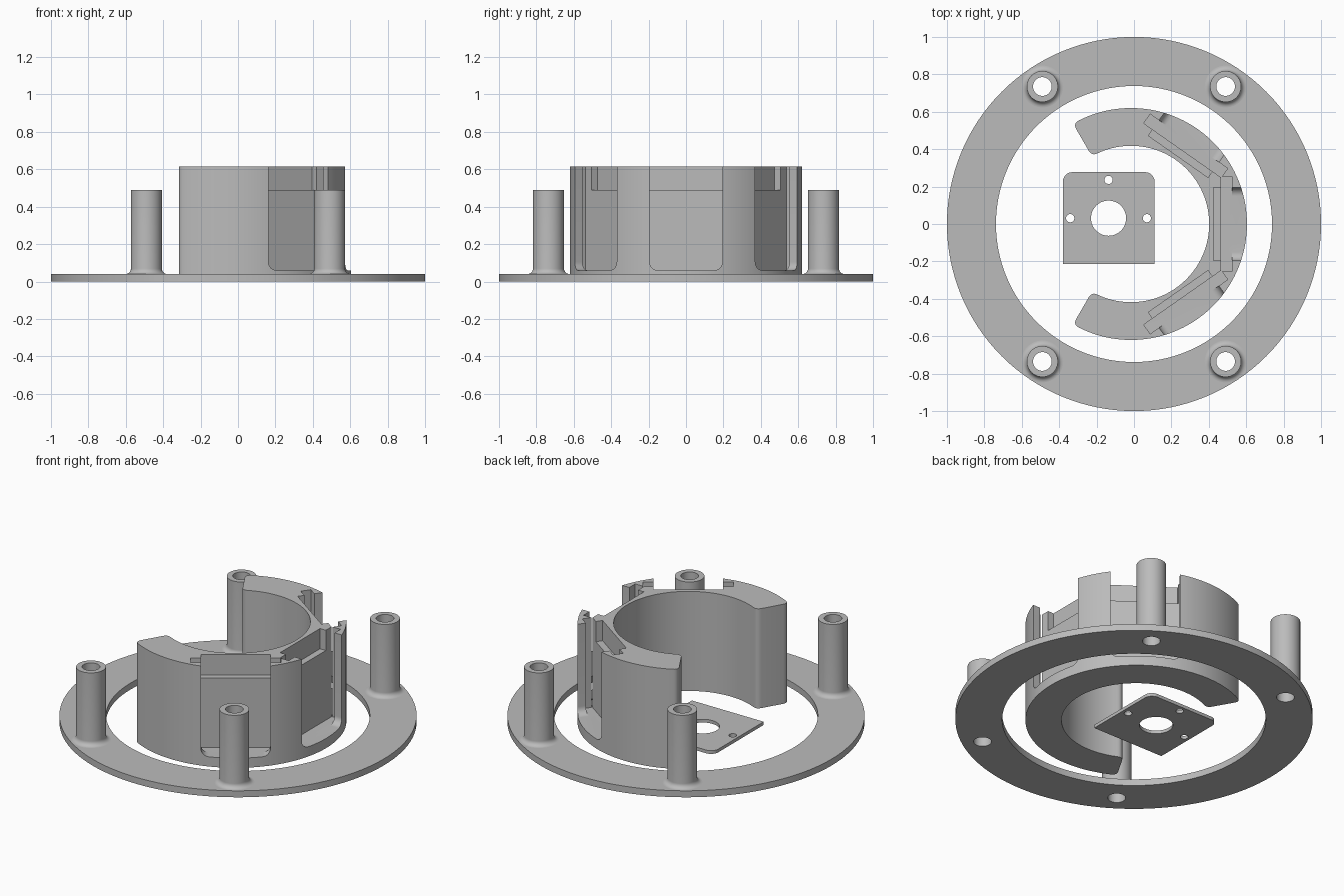
import bpy, bmesh, math
from mathutils import Matrix, Vector

if "Cube" in bpy.data.objects:
    bpy.data.objects.remove(bpy.data.objects["Cube"])

grey = bpy.data.materials.new("grey plastic")
grey.diffuse_color = (0.5, 0.5, 0.5, 1)
grey.use_nodes = True
grey.node_tree.nodes["Principled BSDF"].inputs["Base Color"].default_value = grey.diffuse_color


def finish(bm, name):
    bmesh.ops.recalc_face_normals(bm, faces=bm.faces)
    me = bpy.data.meshes.new(name)
    bm.to_mesh(me)
    bm.free()
    ob = bpy.data.objects.new(name, me)
    bpy.context.collection.objects.link(ob)
    me.materials.append(grey)
    return ob


def prism(name, outline, z0, z1):
    """Extrude a flat outline from z0 to z1."""
    bm = bmesh.new()
    face = bm.faces.new([bm.verts.new((x, y, z0)) for x, y in outline])
    ext = bmesh.ops.extrude_face_region(bm, geom=[face])
    verts = [g for g in ext["geom"] if isinstance(g, bmesh.types.BMVert)]
    bmesh.ops.translate(bm, verts=verts, vec=(0, 0, z1 - z0))
    return finish(bm, name)


def arc(r, a0, a1, n, cx=0, cy=0):
    return [(cx + r * math.cos(a0 + (a1 - a0) * i / n),
             cy + r * math.sin(a0 + (a1 - a0) * i / n)) for i in range(n + 1)]


def circle(r, cx=0, cy=0, n=64):
    return arc(r, 0, math.tau, n, cx, cy)[:-1]


def round_corner(p, c, q, n=6):
    """Curve from p to q bending around corner c."""
    p, c, q = Vector(p), Vector(c), Vector(q)
    return [tuple(p * (1 - t) ** 2 + c * 2 * t * (1 - t) + q * t * t)
            for t in (i / n for i in range(n + 1))]


def cut(ob, cutters):
    bpy.context.view_layer.objects.active = ob
    for c in cutters:
        m = ob.modifiers.new("cut", "BOOLEAN")
        m.operation, m.solver, m.object = "DIFFERENCE", "EXACT", c
        bpy.ops.object.modifier_apply(modifier=m.name)
        bpy.data.objects.remove(c)


def smooth(ob):
    bpy.ops.object.select_all(action="DESELECT")
    ob.select_set(True)
    bpy.context.view_layer.objects.active = ob
    bpy.ops.object.shade_smooth_by_angle(angle=math.radians(30))


# Base ring with drilled mounting holes
POSTS = [(sx * 0.49, sy * 0.735) for sx in (-1, 1) for sy in (-1, 1)]
ring = prism("base_ring", circle(1, n=128), 0, 0.04)
cut(ring, [prism("cutter", circle(0.738, n=128), -0.1, 0.2)]
    + [prism("cutter", circle(0.05, x, y, 48), -0.1, 0.2) for x, y in POSTS])
smooth(ring)

# Hollow posts with a flared foot
profile = [(0.05, 0.04), (0.05, 0.49), (0.083, 0.49)]
profile += arc(0.029, math.pi, 1.5 * math.pi, 8, 0.112, 0.069)
for x, y in POSTS:
    bm = bmesh.new()
    vs = [bm.verts.new((r, 0, z)) for r, z in profile]
    es = [bm.edges.new(e) for e in zip(vs, vs[1:])]
    bmesh.ops.spin(bm, geom=vs + es, cent=(0, 0, 0), axis=(0, 0, 1),
                   angle=math.tau, steps=48)
    bmesh.ops.remove_doubles(bm, verts=bm.verts, dist=1e-5)
    bmesh.ops.translate(bm, verts=bm.verts, vec=(x, y, 0))
    post = finish(bm, "post")
    smooth(post)

# C-shaped holder wall with rounded ends
CX, RO, RI, END, H, F = -0.016, 0.62, 0.418, math.radians(120), 0.615, 0.035


def polar(r, a):
    return (CX + r * math.cos(a), r * math.sin(a))


do, di = F / RO, F / RI
outline = arc(RO, -END + do, END - do, 96, CX)
outline += round_corner(polar(RO, END - do), polar(RO, END), polar(RO - F, END))[1:]
outline += round_corner(polar(RI + F, END), polar(RI, END), polar(RI, END - di))
outline += arc(RI, END - di, -END + di, 96, CX)[1:]
outline += round_corner(polar(RI, -END + di), polar(RI, -END), polar(RI + F, -END))[1:]
outline += round_corner(polar(RO - F, -END), polar(RO, -END), polar(RO, -END + do))[:-1]
holder = prism("holder_wall", outline, 0, H)

# Three board pockets: wide slot, front window with round corners, top relief
W, SLOT, FLOOR, R = 0.195, 0.253, 0.06, 0.045
window = [(W, 0.8), (-W, 0.8)]
window += arc(R, math.pi, 1.5 * math.pi, 8, -W + R, FLOOR + R)
window += arc(R, 1.5 * math.pi, math.tau, 8, W - R, FLOOR + R)
# Window outline is (tangent, height): stand it up so it extrudes outward
stand = Matrix(((0, 0, 1, 0), (1, 0, 0, 0), (0, 1, 0, 0), (0, 0, 0, 1)))
for deg in (-55, 0, 55):
    place = Matrix.Translation((CX, 0, 0)) @ Matrix.Rotation(math.radians(deg), 4, "Z")
    slot = prism("cutter", [(0.48, -SLOT), (0.54, -SLOT), (0.54, SLOT), (0.48, SLOT)], FLOOR, 0.8)
    relief = prism("cutter", [(0.44, -W), (0.5, -W), (0.5, W), (0.44, W)], 0.49, 0.8)
    front = prism("cutter", window, 0.51, 0.75)
    front.data.transform(stand)
    for c in (slot, relief, front):
        c.data.transform(place)
    cut(holder, [slot, relief, front])
smooth(holder)

# Loose mounting plate with centre bore and three screw holes
X0, X1, Y0, Y1, PR = -0.38, 0.11, -0.215, 0.277, 0.05
shape = [(X0, Y0), (X1, Y0)]
shape += arc(PR, 0, math.pi / 2, 8, X1 - PR, Y1 - PR)
shape += arc(PR, math.pi / 2, math.pi, 8, X0 + PR, Y1 - PR)
plate = prism("mounting_plate", shape, 0, 0.02)
holes = [(0.094, -0.136, 0.031), (0.022, -0.341, 0.031),
         (0.022, 0.069, 0.031), (0.022, -0.136, 0.236)]
cut(plate, [prism("cutter", circle(r, x, y, 48), -0.1, 0.1) for r, x, y in holes])
smooth(plate)
